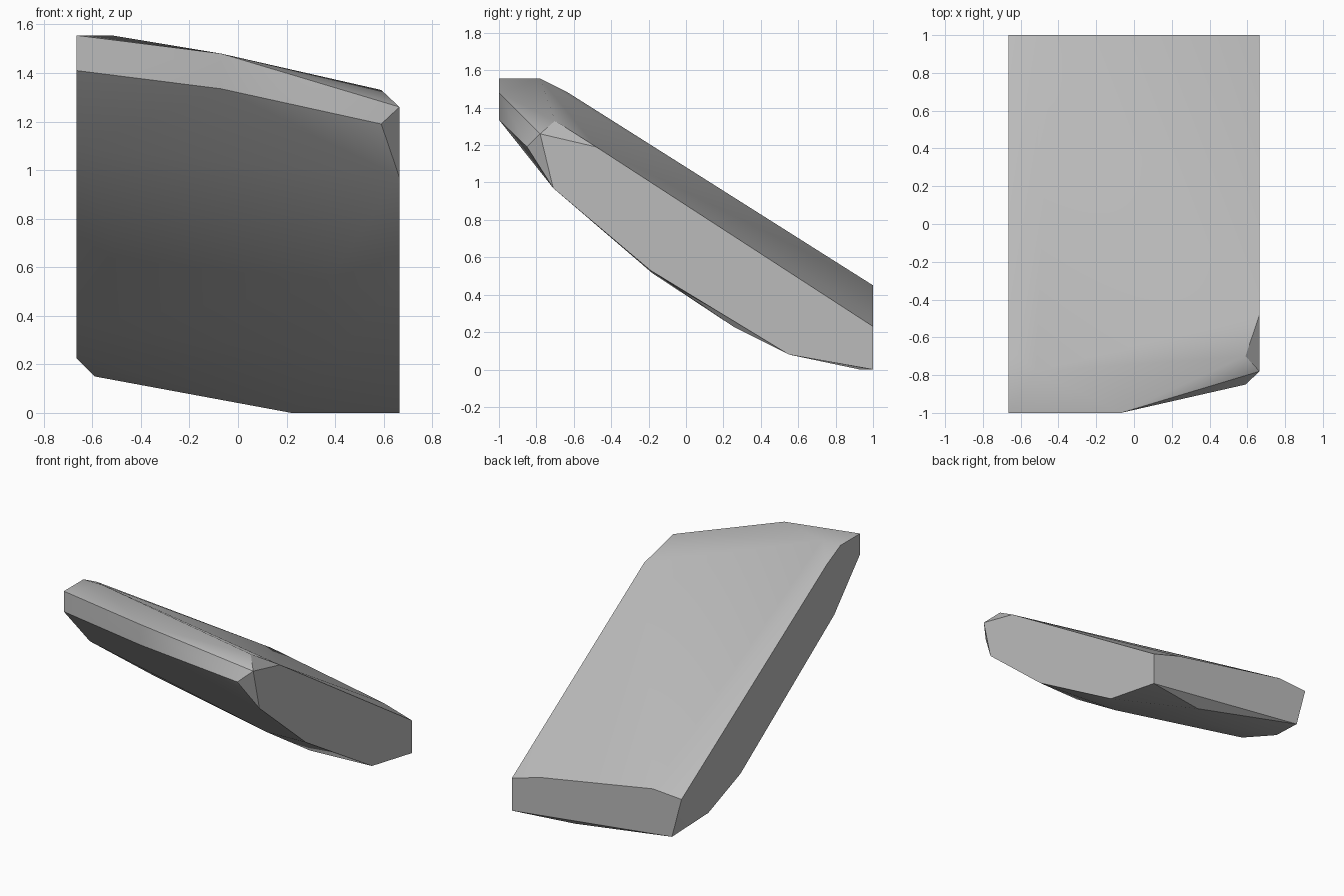
import bpy, bmesh, math

cube = bpy.data.objects.get("Cube")
if cube:
    bpy.data.objects.remove(cube, do_unlink=True)

stone = bpy.data.materials.new("grey stone")
stone.use_nodes = True
colour = (0.5, 0.5, 0.5, 1)
stone.diffuse_color = colour
stone.node_tree.nodes["Principled BSDF"].inputs["Base Color"].default_value = colour

SIDE = 0.665  # half width of the slab

# Outlines of the two cut sides, as (y, z)
right_side = [(-0.78, 1.26), (-0.48, 1.19), (1, 0.23), (1, 0),
              (0.55, 0.08), (-0.19, 0.53), (-0.71, 0.97)]
left_side = [(-1, 1.555), (-0.78, 1.555), (-0.63, 1.48), (1, 0.435),
             (0.70, 0.225), (0.34, 0.365), (-0.71, 1.09), (-1, 1.41)]
corners = [(SIDE, y, z) for y, z in right_side]
corners += [(-SIDE, y, z) for y, z in left_side]

# Front end and its chipped corner
corners += [(-0.07, -1, 1.48), (-0.07, -1, 1.335),
            (0.59, -0.70, 1.33), (0.59, -0.85, 1.19)]
# Top and back edges
corners += [(-0.52, -0.78, 1.555), (-0.44, 1, 0.45),
            (0.44, 1, 0.295), (-0.59, 1, 0.15)]
# Rounded underside
corners += [(0.22, 0.93, 0), (0.38, 0.26, 0.225),
            (0.35, -0.18, 0.515), (-0.51, -0.19, 0.68)]

# Wrap the corners in one convex block
bm = bmesh.new()
for co in corners:
    bm.verts.new(co)
hull = bmesh.ops.convex_hull(bm, input=bm.verts)
loose = [v for v in bm.verts if not v.link_faces]
bmesh.ops.delete(bm, geom=loose, context='VERTS')
bmesh.ops.dissolve_limit(bm, angle_limit=math.radians(0.5),
                         verts=bm.verts, edges=bm.edges)
bmesh.ops.recalc_face_normals(bm, faces=bm.faces)

mesh = bpy.data.meshes.new("rock_slab")
bm.to_mesh(mesh)
bm.free()
mesh.materials.append(stone)
slab = bpy.data.objects.new("rock_slab", mesh)
bpy.context.collection.objects.link(slab)

# Soft shading on shallow bends, sharp on the cuts
bpy.context.view_layer.objects.active = slab
slab.select_set(True)
bpy.ops.object.shade_smooth_by_angle(angle=math.radians(30))
